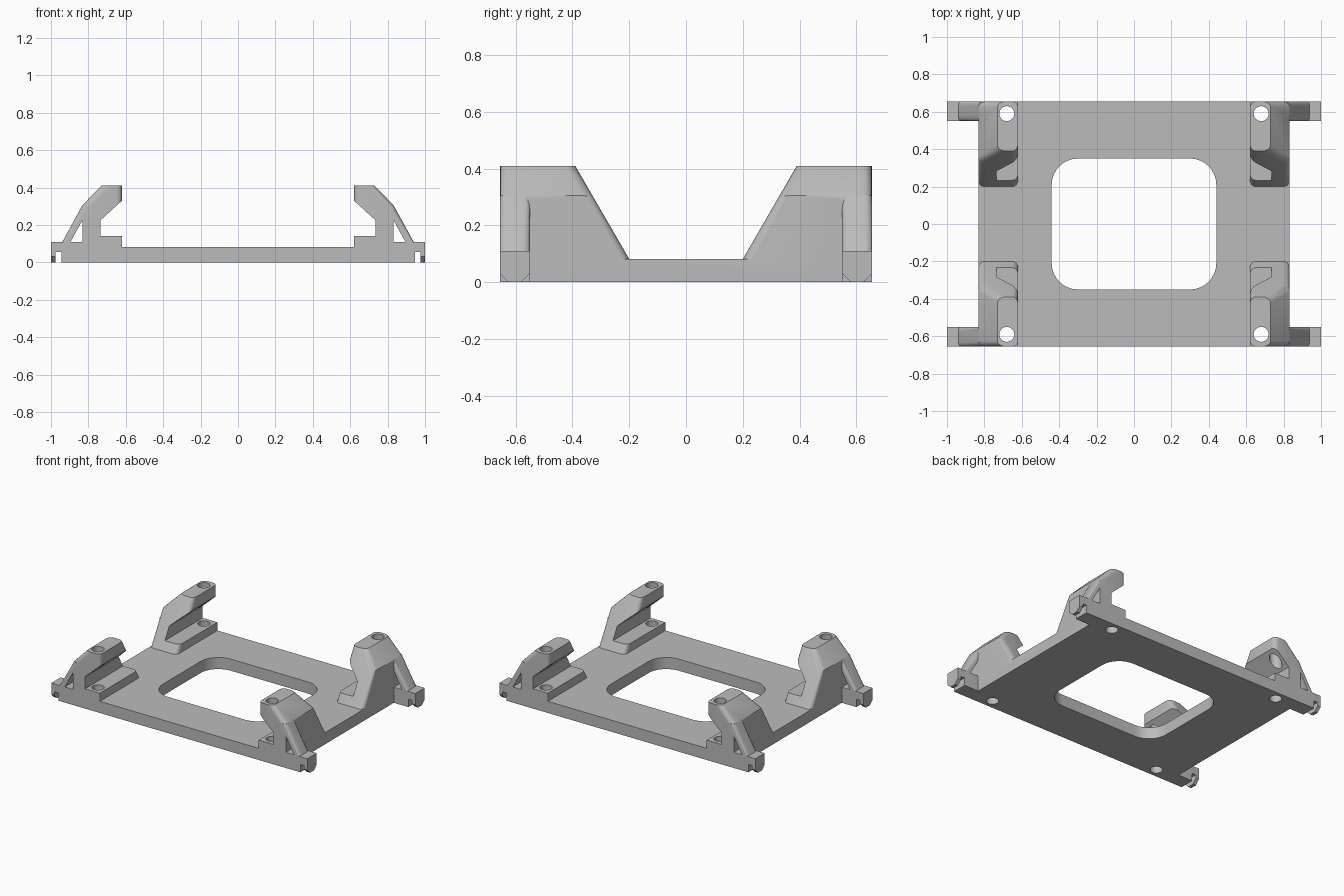
import bpy, bmesh, math

if "Cube" in bpy.data.objects:
    bpy.data.objects.remove(bpy.data.objects["Cube"])

grey = bpy.data.materials.new("plain grey")
grey.diffuse_color = (0.5, 0.5, 0.5, 1)
grey.use_nodes = True
grey.node_tree.nodes["Principled BSDF"].inputs["Base Color"].default_value = grey.diffuse_color


def make_object(name, bm, mirrored=False):
    bmesh.ops.recalc_face_normals(bm, faces=bm.faces)
    mesh = bpy.data.meshes.new(name)
    bm.to_mesh(mesh)
    bm.free()
    mesh.materials.append(grey)
    ob = bpy.data.objects.new(name, mesh)
    bpy.context.collection.objects.link(ob)
    if mirrored:
        m = ob.modifiers.new("corners", 'MIRROR')
        m.use_axis = (True, True, False)
        m.use_mirror_merge = False
        apply_modifiers(ob)
    return ob


def apply_modifiers(ob):
    bpy.context.view_layer.objects.active = ob
    for m in list(ob.modifiers):
        bpy.ops.object.modifier_apply(modifier=m.name)


def loft(profile, near, far, round_near=(), round_far=(), size=0.03, segments=4):
    """Sweep an xz profile along y; near(z) gives the inner end.
    round_* list the profile sides whose end edges are bevelled."""
    bm = bmesh.new()
    a = [bm.verts.new((x, near(z), z)) for x, z in profile]
    b = [bm.verts.new((x, far, z)) for x, z in profile]
    n = len(profile)
    bm.faces.new(a)
    bm.faces.new(b[::-1])
    for i in range(n):
        j = (i + 1) % n
        bm.faces.new((a[i], a[j], b[j], b[i]))
    bmesh.ops.recalc_face_normals(bm, faces=bm.faces)
    edges = [bm.edges.get((r[i], r[(i + 1) % n]))
             for r, sides in ((a, round_near), (b, round_far)) for i in sides]
    bmesh.ops.bevel(bm, geom=edges, offset=size, segments=segments,
                    profile=0.5, affect='EDGES')
    return bm


def box(x, y, z0, z1, radius=0):
    bm = bmesh.new()
    bmesh.ops.create_cube(bm, size=1)
    for v in bm.verts:
        v.co = (v.co.x * 2 * x, v.co.y * 2 * y, z1 if v.co.z > 0 else z0)
    if radius:
        up = [e for e in bm.edges if abs(e.verts[0].co.z - e.verts[1].co.z) > 0.01]
        bmesh.ops.bevel(bm, geom=up, offset=radius, segments=8,
                        profile=0.5, affect='EDGES')
    return bm


# Base plate and its rounded window
plate = make_object("mounting_plate", box(0.832, 0.655, 0, 0.082))
window = make_object("window_cutter", box(0.44, 0.35, -0.1, 0.2, 0.14))

# Corner clamp: foot pad, column and overhanging jaw with a slanted inner end
clamp = make_object("corner_clamp", loft(
    [(0.62, 0.04), (0.62, 0.14), (0.735, 0.14), (0.735, 0.225), (0.62, 0.33),
     (0.62, 0.41), (0.73, 0.41), (0.832, 0.305), (0.832, 0.04)],
    lambda z: 0.2 + (z - 0.082) * 0.19 / 0.328, 0.655,
    round_near=(0, 4, 6, 7), round_far=(4, 6)), True)

# Sloping strut outside each clamp
strut = make_object("strut", loft(
    [(0.79, 0.225), (0.79, 0.305), (0.832, 0.305), (0.94, 0.108), (0.94, 0.09),
     (0.895, 0.09), (0.895, 0.11), (0.832, 0.225)],
    lambda z: 0.55, 0.655, round_near=(2,), round_far=(2,), size=0.025), True)

# Hooked foot with a slot underneath and a chamfered lip
foot = make_object("hooked_foot", loft(
    [(0.79, 0), (0.945, 0), (0.945, 0.055), (0.975, 0.055), (0.975, 0),
     (1, 0), (1, 0.11), (0.79, 0.11)],
    lambda z: 0.55, 0.655, round_near=(4,), round_far=(4,), segments=1), True)

# Screw holes through jaw and plate
bm = bmesh.new()
bmesh.ops.create_cone(bm, cap_ends=True, segments=32, radius1=0.04,
                      radius2=0.04, depth=1)
bmesh.ops.translate(bm, verts=bm.verts, vec=(0.68, 0.59, 0.2))
holes = make_object("screw_hole_cutter", bm, True)

# Combine into a single solid
for tool, op in ((window, 'DIFFERENCE'), (clamp, 'UNION'), (foot, 'UNION'),
                 (strut, 'UNION'), (holes, 'DIFFERENCE')):
    m = plate.modifiers.new(tool.name, 'BOOLEAN')
    m.operation = op
    m.solver = 'EXACT'
    m.object = tool
apply_modifiers(plate)
for tool in (window, clamp, foot, strut, holes):
    bpy.data.objects.remove(tool)

bpy.ops.object.select_all(action='DESELECT')
plate.select_set(True)
bpy.context.view_layer.objects.active = plate
bpy.ops.object.shade_smooth_by_angle(angle=math.radians(30))
